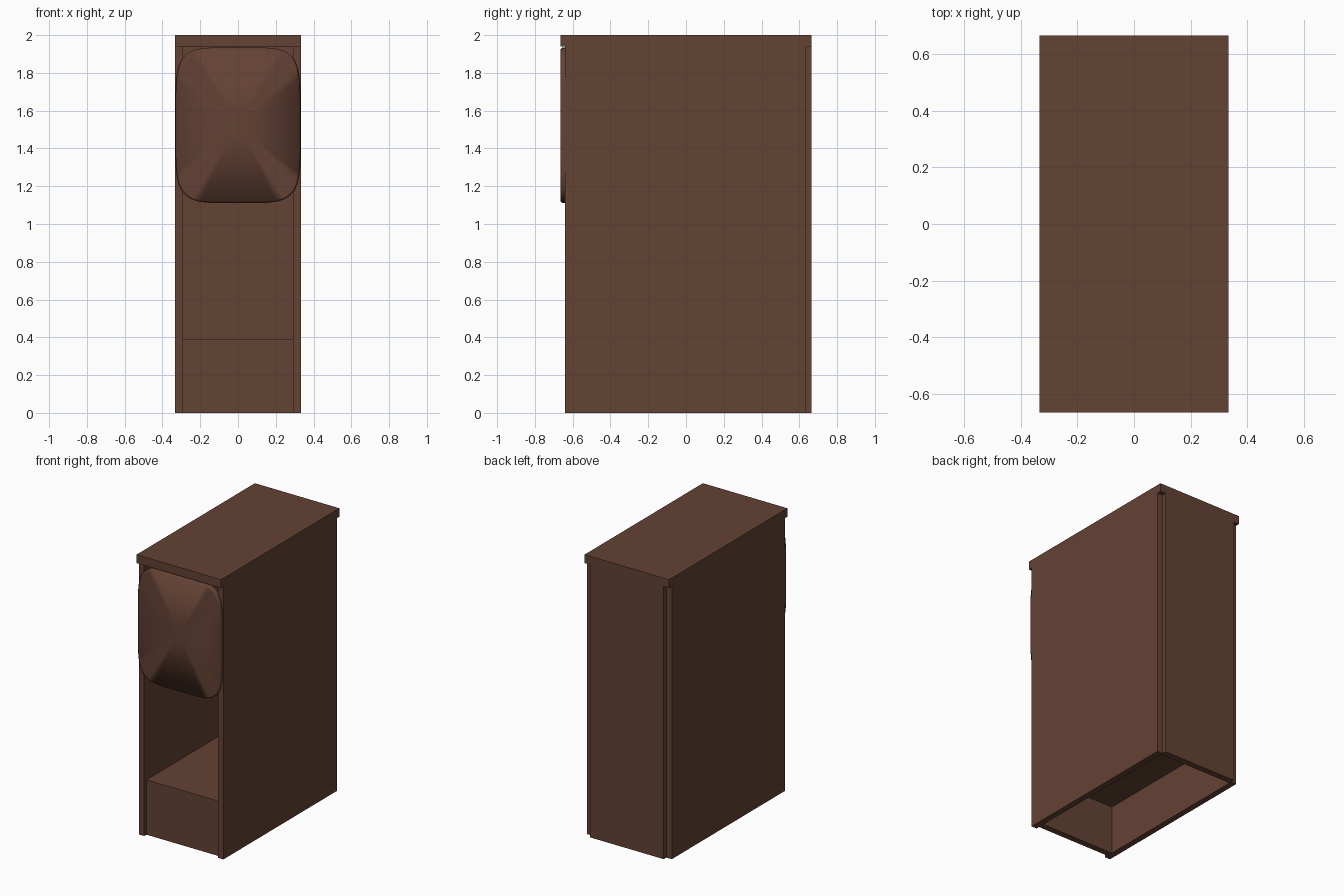
import bpy
import bmesh
from math import cos, sin, pi, copysign

old = bpy.data.objects.get("Cube")
if old:
    bpy.data.objects.remove(old, do_unlink=True)

# One dark wood colour
wood = bpy.data.materials.new("dark_brown_wood")
wood.use_nodes = True
colour = (0.127, 0.054, 0.034, 1)
wood.diffuse_color = colour
wood.node_tree.nodes["Principled BSDF"].inputs["Base Color"].default_value = colour


def finish(name, bm):
    bmesh.ops.recalc_face_normals(bm, faces=bm.faces)
    mesh = bpy.data.meshes.new(name)
    bm.to_mesh(mesh)
    bm.free()
    mesh.materials.append(wood)
    obj = bpy.data.objects.new(name, mesh)
    bpy.context.collection.objects.link(obj)
    return obj


def board(name, xs, ys, zs):
    """Flat board between pairs of limits on each axis."""
    bm = bmesh.new()
    bmesh.ops.create_cube(bm, size=1)
    for v in bm.verts:
        v.co = [sum(lim) / 2 + c * (lim[1] - lim[0])
                for c, lim in zip(v.co, (xs, ys, zs))]
    return finish(name, bm)


HALF, INNER, FRONT, BACK, LID = 0.333, 0.29, -0.64, 0.635, 1.94
WELL = (-INNER, INNER)

# Carcass
for side, name in ((1, "left_side"), (-1, "right_side")):
    board(name, sorted((side * INNER, side * HALF)), (FRONT, BACK), (0, LID))
board("top_board", (-HALF, HALF), (-0.665, 0.665), (LID, 2))
board("back_panel", WELL, (0.62, 0.665), (0, LID))

# Raised floor over a hollow base
board("floor_shelf", WELL, (-0.615, 0.62), (0.345, 0.39))
board("base_front", WELL, (-0.615, -0.57), (0, 0.345))

# Rounded, softly shaded front flap: rings of a rounded rectangle
bm = bmesh.new()
rings = []
for scale, y in ((0.12, -0.665), (0.975, -0.664), (1, -0.655), (1, -0.63)):
    ring = []
    for i in range(32):
        a = 2 * pi * (i + 0.5) / 32
        c, s = cos(a), sin(a)
        x = copysign(abs(c) ** 0.4, c) * 0.331 * scale
        z = 1.523 + copysign(abs(s) ** 0.4, s) * 0.413 * scale
        ring.append(bm.verts.new((x, y, z)))
    rings.append(ring)
for a, b in zip(rings, rings[1:]):
    for i in range(32):
        j = (i + 1) % 32
        bm.faces.new((a[i], a[j], b[j], b[i]))
bm.faces.new(rings[0])
bm.faces.new(rings[-1])
for f in bm.faces:
    f.smooth = True
flap = finish("front_flap", bm)
soft = flap.modifiers.new("soft_shading", "WEIGHTED_NORMAL")
soft.mode = "FACE_AREA"
soft.weight = 1
